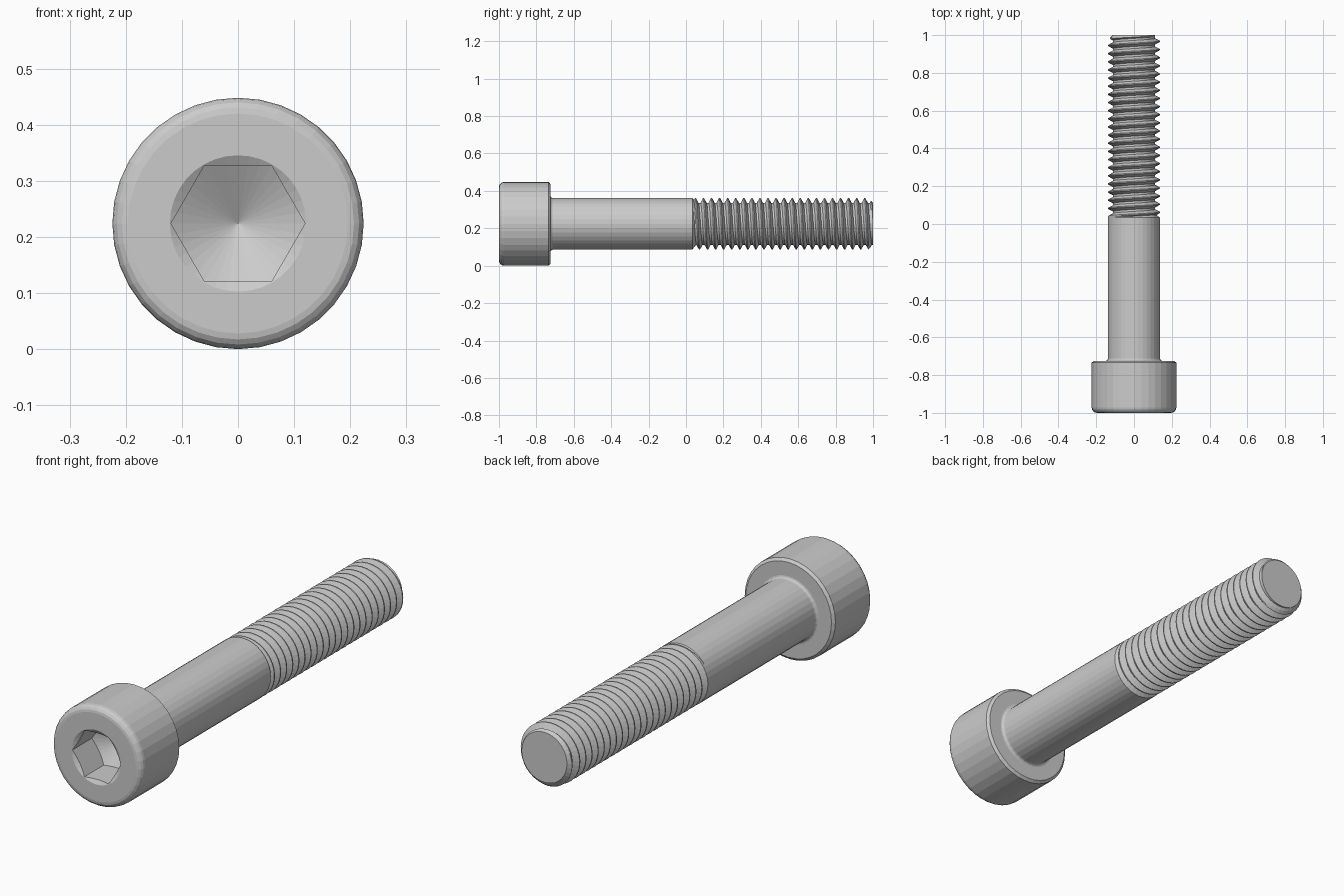
import bpy, bmesh, math

if "Cube" in bpy.data.objects:
    bpy.data.objects.remove(bpy.data.objects["Cube"])

N = 36                          # sides around the axis
MM = 2 / 58                     # screw proportions in model units
HEAD_R, SHANK_R, ROOT_R = 0.224, 4 * MM, 3.25 * MM
HEAD_END, THREAD_START = -1 + 8 * MM, 1 - 28 * MM
PITCH = 1.25 * MM
HEX_IN = 3 * MM                 # socket half width across flats
HEX_OUT = HEX_IN / math.cos(math.pi / 6)
SLOPE = math.tan(math.radians(30))

bm = bmesh.new()


def vert(r, y, j):
    a = 2 * math.pi * j / N
    return bm.verts.new((r * math.cos(a), y, HEAD_R - r * math.sin(a)))


def ring(r, y):
    return [vert(r, y, j) for j in range(N)]


def bridge(a, b):
    for j in range(N):
        k = (j + 1) % N
        bm.faces.new((a[j], a[k], b[k], b[j]))


def hex_radius(j):
    a = (2 * math.pi * j / N) % (math.pi / 3) - math.pi / 6
    return HEX_IN / math.cos(a)


# hex socket: round countersink, six walls, conical drill bottom
rim_r = HEX_OUT + 0.002
hexes = [hex_radius(j) for j in range(N)]
rim = ring(rim_r, -1)
mouth = [vert(r, -1 + (rim_r - r) * SLOPE, j) for j, r in enumerate(hexes)]
floor = [vert(r, -1 + 4 * MM + (HEX_OUT - r) * SLOPE, j) for j, r in enumerate(hexes)]
tip = bm.verts.new((0, -1 + 4 * MM + HEX_OUT * SLOPE, HEAD_R))
bridge(rim, mouth)
bridge(mouth, floor)
for j in range(N):
    bm.faces.new((floor[j], floor[(j + 1) % N], tip))

# head with rounded front edge, chamfered back edge, fillet and plain shank
F = 0.028
profile = [(HEAD_R - F + F * math.sin(t), -1 + F - F * math.cos(t))
           for t in [math.radians(a) for a in (0, 22.5, 45, 67.5, 90)]]
profile += [(HEAD_R, HEAD_END - 0.01), (HEAD_R - 0.012, HEAD_END)]
f = 0.012
profile += [(SHANK_R + f - f * math.sin(t), HEAD_END + f - f * math.cos(t))
            for t in [math.radians(a) for a in (0, 30, 60, 90)]]
profile += [(SHANK_R, THREAD_START)]
prev = rim
for r, y in profile:
    cur = ring(r, y)
    bridge(prev, cur)
    prev = cur

# helical thread: sheared grid clamped to the threaded length
STEPS = [0, 0.25, 0.406, 0.5625, 0.6875, 0.844]
K = len(STEPS)


def thread_radius(y, j):
    p = ((y - THREAD_START) / PITCH - j / N) % 1
    if p < 0.25:
        h = 0
    elif p < 0.5625:
        h = (p - 0.25) / 0.3125
    elif p < 0.6875:
        h = 1
    else:
        h = (1 - p) / 0.3125
    r = ROOT_R + (SHANK_R - ROOT_R) * h
    r = max(r, SHANK_R - (y - THREAD_START) * 1.5)      # run-out at the shank
    return min(r, ROOT_R + (1 - y))                     # end chamfer


turns = math.ceil((1 - THREAD_START) / PITCH) + 2
columns = []
for j in range(N):
    col = []
    for t in range(-2, turns):
        for s in STEPS:
            y = THREAD_START + PITCH * (t + s + j / N)
            y = min(max(y, THREAD_START), 1)
            col.append(vert(thread_radius(y, j), y, j))
    columns.append(col)
last = len(columns[0]) - 1
for j in range(N):
    a, b = columns[j], columns[(j + 1) % N]
    off = K if j == N - 1 else 0                        # seam climbs one turn
    for k in range(last):
        k0, k1 = min(k + off, last), min(k + 1 + off, last)
        if k0 == k1:
            bm.faces.new((a[k], b[k0], a[k + 1]))
        else:
            bm.faces.new((a[k], b[k0], b[k1], a[k + 1]))

# flat end face
bm.faces.new(ring(ROOT_R, 1))

bmesh.ops.remove_doubles(bm, verts=bm.verts, dist=1e-5)
bmesh.ops.recalc_face_normals(bm, faces=bm.faces)
mesh = bpy.data.meshes.new("socket_head_screw")
bm.to_mesh(mesh)
bm.free()
obj = bpy.data.objects.new("socket_head_screw", mesh)
bpy.context.collection.objects.link(obj)
